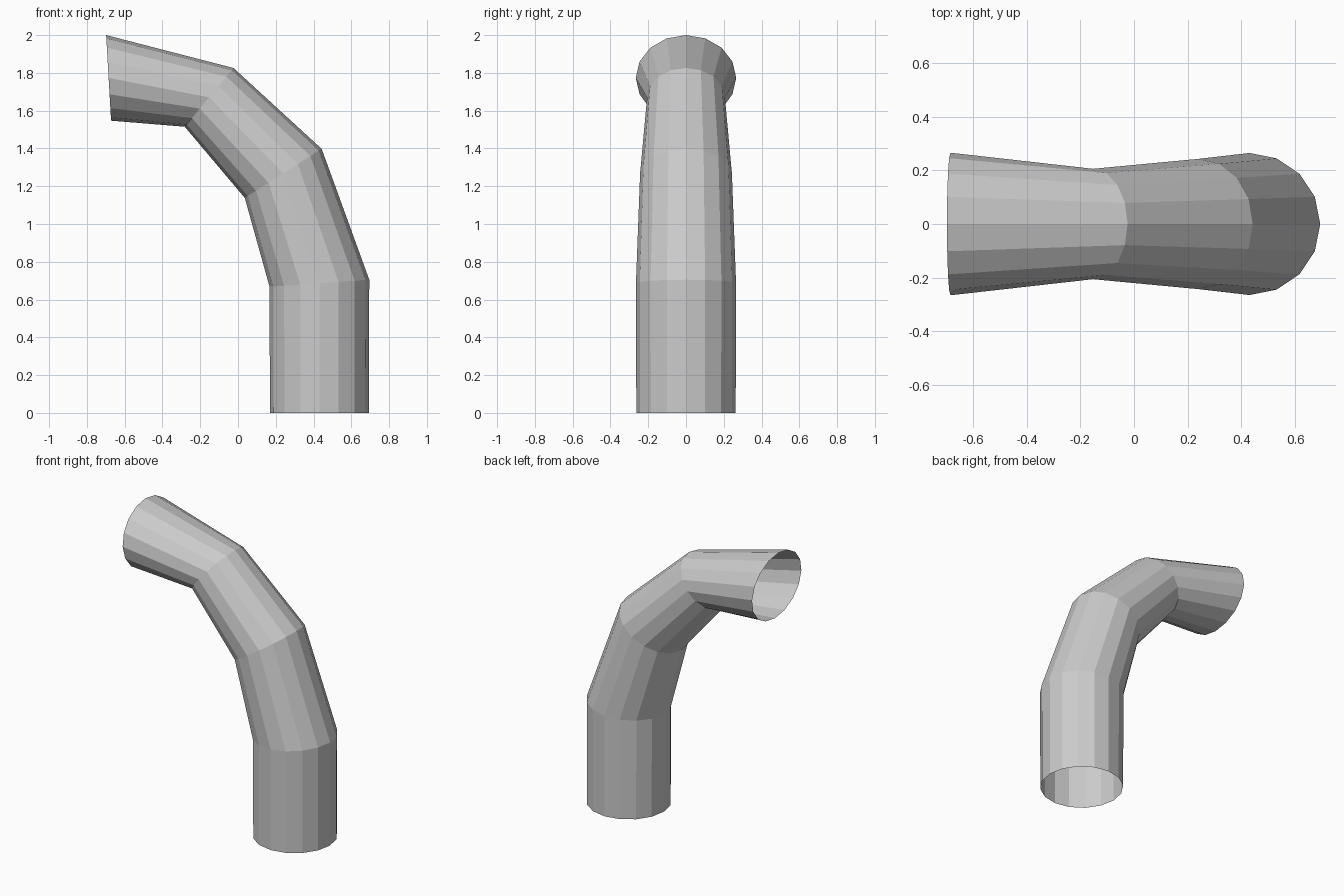
import bpy, bmesh
from math import cos, sin, tau

if "Cube" in bpy.data.objects:
    bpy.data.objects.remove(bpy.data.objects["Cube"])

SIDES = 16

# Ring sections along the bend: outer (x, z), inner (x, z), half width in y
RINGS = [
    ((0.693, 0.000), (0.169, 0.000), 0.263),
    ((0.695, 0.705), (0.167, 0.668), 0.265),
    ((0.443, 1.398), (0.036, 1.138), 0.243),
    ((-0.024, 1.826), (-0.282, 1.515), 0.206),
    ((-0.698, 2.000), (-0.672, 1.547), 0.266),
]


def add_ring(bm, outer, inner, half_width):
    cx, cz = (outer[0] + inner[0]) / 2, (outer[1] + inner[1]) / 2
    dx, dz = (outer[0] - inner[0]) / 2, (outer[1] - inner[1]) / 2
    ring = []
    for i in range(SIDES):
        a = tau * i / SIDES
        ring.append(bm.verts.new((cx + dx * cos(a), half_width * sin(a), cz + dz * cos(a))))
    return ring


# Bent pipe, open at both ends
bm = bmesh.new()
rings = [add_ring(bm, *r) for r in RINGS]
for low, high in zip(rings, rings[1:]):
    for i in range(SIDES):
        j = (i + 1) % SIDES
        bm.faces.new((low[i], low[j], high[j], high[i]))

mesh = bpy.data.meshes.new("bent_pipe")
bm.to_mesh(mesh)
bm.free()
pipe = bpy.data.objects.new("bent_pipe", mesh)
bpy.context.collection.objects.link(pipe)
